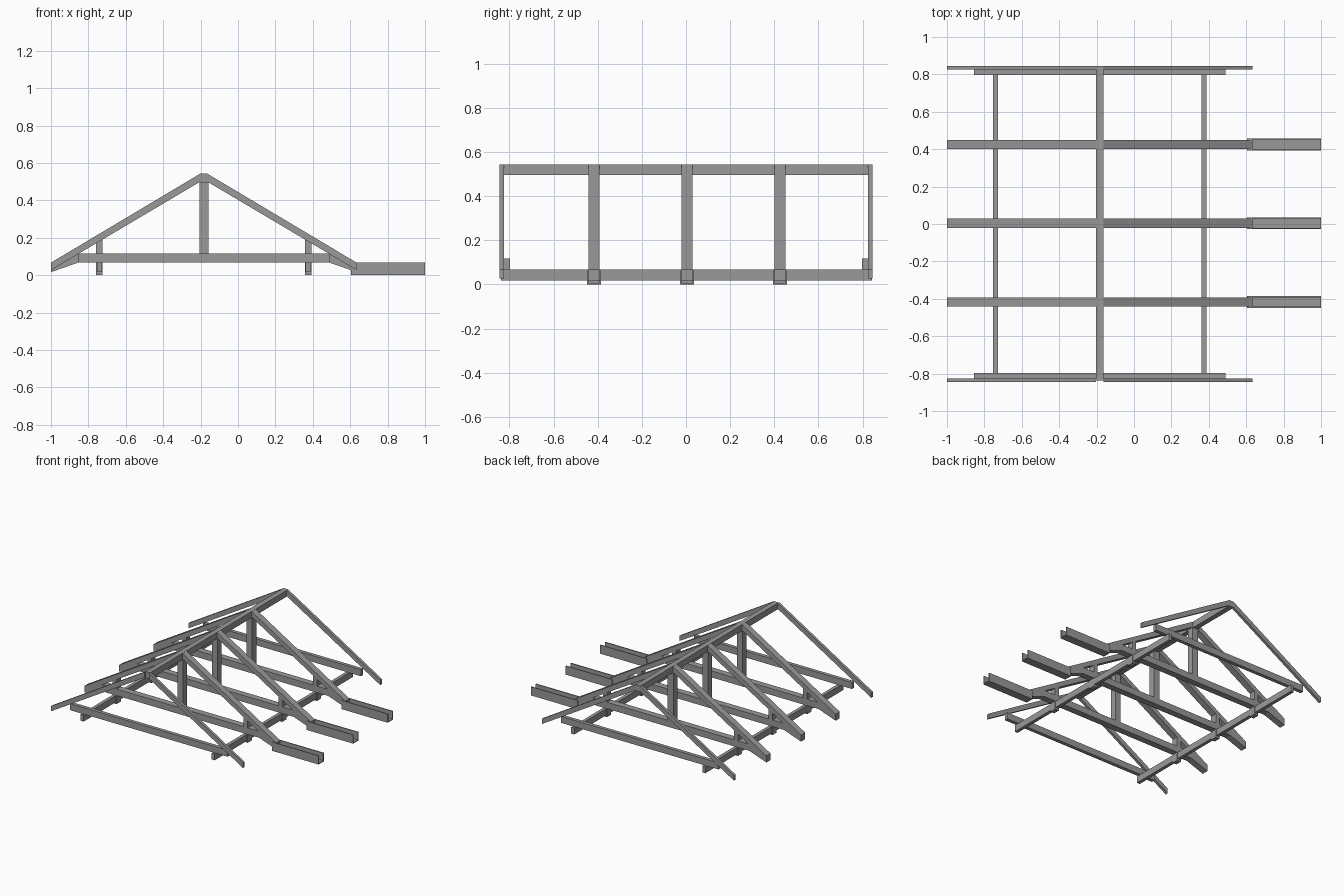
import bpy, bmesh
from mathutils import Vector

cube = bpy.data.objects.get("Cube")
if cube:
    bpy.data.objects.remove(cube, do_unlink=True)

grey = bpy.data.materials.new("timber_grey")
grey.use_nodes = True
colour = (0.32, 0.32, 0.32, 1)
grey.diffuse_color = colour
grey.node_tree.nodes["Principled BSDF"].inputs["Base Color"].default_value = colour

MID = -0.183      # x of the ridge
HALF = 0.817      # ridge to eave
TRUSSES = (-0.417, 0.004, 0.425)


def prism(name, outline, axis, low, high):
    """Extrude a closed outline along x or y."""
    bm = bmesh.new()
    place = (lambda p: (low, p[0], p[1])) if axis == "x" else (lambda p: (p[0], low, p[1]))
    face = bm.faces.new([bm.verts.new(place(p)) for p in outline])
    new = bmesh.ops.extrude_face_region(bm, geom=[face])["geom"]
    shift = Vector((high - low, 0, 0) if axis == "x" else (0, high - low, 0))
    bmesh.ops.translate(bm, vec=shift, verts=[v for v in new if isinstance(v, bmesh.types.BMVert)])
    bmesh.ops.recalc_face_normals(bm, faces=bm.faces)
    mesh = bpy.data.meshes.new(name)
    bm.to_mesh(mesh)
    bm.free()
    mesh.materials.append(grey)
    obj = bpy.data.objects.new(name, mesh)
    bpy.context.collection.objects.link(obj)
    return obj


def beam(name, x0, x1, y0, y1, z0, z1):
    return prism(name, [(x0, z0), (x1, z0), (x1, z1), (x0, z1)], "y", y0, y1)


def rafters(name, y0, y1):
    """Sloping pair meeting on the ridge beam."""
    for side in (-1, 1):
        outline = [(0.02, 0.545), (HALF, 0.07), (HALF, 0.03), (0.02, 0.502)]
        prism(name, [(MID + side * d, z) for d, z in outline], "y", y0, y1)


# Long members: ridge and the two wall plates
beam("ridge_beam", MID - 0.02, MID + 0.02, -0.837, 0.845, 0.498, 0.546)
for side in (-1, 1):
    x = MID + side * 0.558
    beam("wall_plate", x - 0.013, x + 0.013, -0.837, 0.842, 0.02, 0.07)

# Main trusses
for y in TRUSSES:
    y0, y1 = y - 0.025, y + 0.025
    rafters("main_rafter", y0, y1)
    beam("tie_beam", MID - 0.672, MID + 0.672, y0, y1, 0.07, 0.12)
    beam("king_post", MID - 0.024, MID + 0.024, y0, y1, 0.12, 0.5)
    for side in (-1, 1):
        # Short post through the tie, and wedge under the eave
        x = MID + side * 0.558
        beam("short_post", x - 0.017, x + 0.017, y0, y1, 0.005, 0.195)
        tail = [(HALF, 0.05), (HALF, 0.019), (0.672, 0.07), (0.672, 0.12)]
        prism("eave_tail", [(MID + side * d, z) for d, z in tail], "y", y0, y1)
    # Open-topped channel carrying on from the eave
    w, t, z0, z1 = 0.032, 0.007, 0.003, 0.07
    channel = [(-w, z0), (w, z0), (w, z1), (w - t, z1), (w - t, z0 + t),
               (t - w, z0 + t), (t - w, z1), (-w, z1)]
    prism("eave_channel", [(y + d, z) for d, z in channel], "x", 0.605, 1.0)

# Gable ends: thin rafters outside, tie beam inside
for side in (-1, 1):
    outer, middle, inner = (side * d for d in (0.845, 0.825, 0.797))
    rafters("gable_rafter", min(outer, middle), max(outer, middle))
    beam("gable_tie", MID - 0.672, MID + 0.672, min(middle, inner), max(middle, inner), 0.07, 0.12)

# Rest the lowest parts exactly on the ground
for obj in bpy.context.collection.objects:
    if obj.type == "MESH" and grey.name in obj.data.materials:
        obj.location.z -= 0.003
